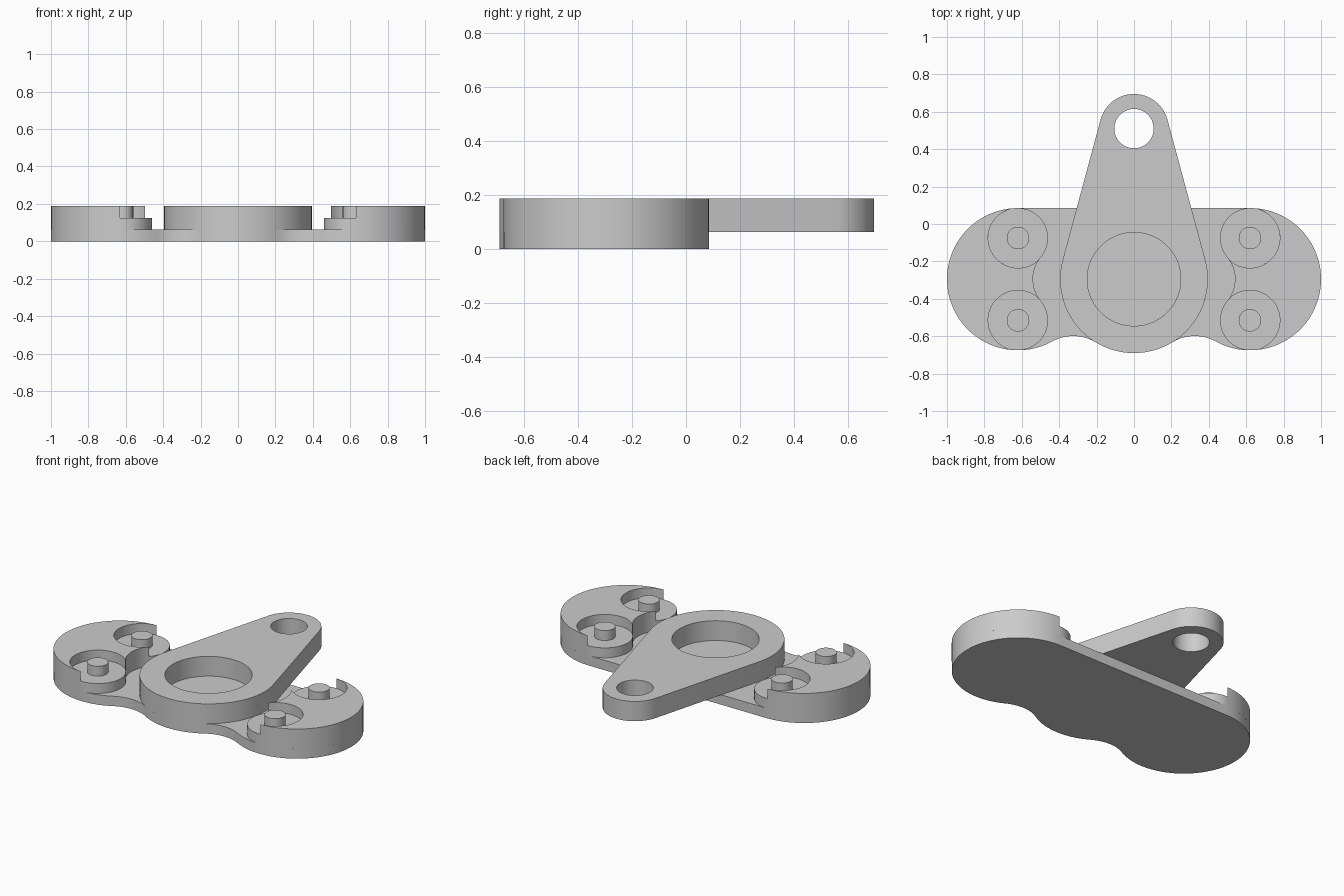
import bpy, bmesh
from math import radians, degrees, cos, sin, atan2, asin, hypot

cube = bpy.data.objects.get("Cube")
if cube:
    bpy.data.objects.remove(cube, do_unlink=True)

grey = bpy.data.materials.new("plain grey")
grey.use_nodes = True
colour = (0.6, 0.6, 0.6, 1)
grey.diffuse_color = colour
grey.node_tree.nodes["Principled BSDF"].inputs["Base Color"].default_value = colour

# Shared levels and centres
PLATE, FLOOR, TOP = 0.0625, 0.125, 0.1875
MID = -0.295
HUB_R, LOBE_X, LOBE_R = 0.395, 0.62, 0.38
POCKET_R, PEG_R = 0.16, 0.06
POCKET_DY = LOBE_R - POCKET_R


def arc(cx, cy, r, a0, a1):
    """Points along an arc, angles in degrees."""
    n = max(4, int(abs(a1 - a0) / 4))
    angles = [radians(a0 + (a1 - a0) * i / n) for i in range(n + 1)]
    return [(cx + r * cos(a), cy + r * sin(a)) for a in angles]


def circle(cx, cy, r):
    return arc(cx, cy, r, 0, 360)[:-1]


def heading(a, b):
    return degrees(atan2(b[1] - a[1], b[0] - a[0]))


def flip(points):
    return [(-x, y) for x, y in reversed(points)]


def prism(name, loops, z0, z1):
    """Extrude an outline, with optional holes, between two heights."""
    bm = bmesh.new()
    for loop in loops:
        verts = [bm.verts.new((x, y, z0)) for x, y in loop]
        if len(loops) == 1:
            bm.faces.new(verts)
        else:
            for a, b in zip(verts, verts[1:] + verts[:1]):
                bm.edges.new((a, b))
    if len(loops) > 1:
        bmesh.ops.triangle_fill(bm, use_beauty=True, edges=bm.edges[:])
    ext = bmesh.ops.extrude_face_region(bm, geom=bm.faces[:], use_keep_orig=True)
    for v in ext["geom"]:
        if isinstance(v, bmesh.types.BMVert):
            v.co.z = z1
    bmesh.ops.recalc_face_normals(bm, faces=bm.faces[:])
    mesh = bpy.data.meshes.new(name)
    bm.to_mesh(mesh)
    bm.free()
    mesh.materials.append(grey)
    obj = bpy.data.objects.new(name, mesh)
    bpy.context.collection.objects.link(obj)
    bpy.ops.object.select_all(action="DESELECT")
    obj.select_set(True)
    bpy.context.view_layer.objects.active = obj
    bpy.ops.object.shade_smooth_by_angle(angle=radians(30))
    return obj


# Base plate: lobes blended into the hub along the front edge
hub, lobe = (0, MID), (LOBE_X, MID)
blend_r = 0.23
d1, d2 = HUB_R + blend_r, LOBE_R + blend_r
bx = (d1 ** 2 - d2 ** 2 + LOBE_X ** 2) / (2 * LOBE_X)
blend = (bx, MID - (d1 ** 2 - bx ** 2) ** 0.5)
half = arc(*lobe, LOBE_R, 90, heading(lobe, blend))
half += arc(*blend, blend_r, heading(blend, lobe), heading(blend, hub))[1:]
half += arc(*hub, HUB_R, heading(hub, blend), -90)[1:]
prism("base_plate", [half + flip(half)[1:]], 0, PLATE)

# Pivot arm: tapered link with an eye hole and a round central recess
eye, EYE_R = (0, 0.51), 0.185
tilt = degrees(asin((HUB_R - EYE_R) / (eye[1] - MID)))
link = arc(*eye, EYE_R, tilt, 180 - tilt) + arc(*hub, HUB_R, 180 - tilt, 360 + tilt)
prism("pivot_arm", [link, circle(*eye, 0.105), circle(*hub, 0.25)], PLATE, TOP)

# Raised lobe walls wrapping around two open pockets, with a concave inner neck
neck_x = LOBE_X - 0.08
p = POCKET_R + neck_x
cx = (p ** 2 - LOBE_X ** 2 - POCKET_DY ** 2) / (2 * (p - LOBE_X))
upper, lower = (LOBE_X, MID + POCKET_DY), (LOBE_X, MID - POCKET_DY)
neck = (cx, MID)
to_neck = heading(upper, neck)
wall = arc(*lobe, LOBE_R, -88.5, 88.5)
wall += arc(*upper, POCKET_R, 86.5, to_neck)
wall += arc(*neck, neck_x - cx, heading(neck, upper), heading(neck, lower))[1:]
wall += arc(*lower, POCKET_R, -to_neck, -86.5)[1:]

for side, sign in (("left", 1), ("right", -1)):
    prism(side + "_lobe_wall", [wall if sign > 0 else flip(wall)], PLATE, TOP)
    for place, (x, y) in (("back", upper), ("front", lower)):
        tag = side + "_" + place
        prism(tag + "_pocket_floor", [circle(sign * x, y, POCKET_R)], PLATE, FLOOR)
        prism(tag + "_peg", [circle(sign * x, y, PEG_R)], FLOOR, TOP)
